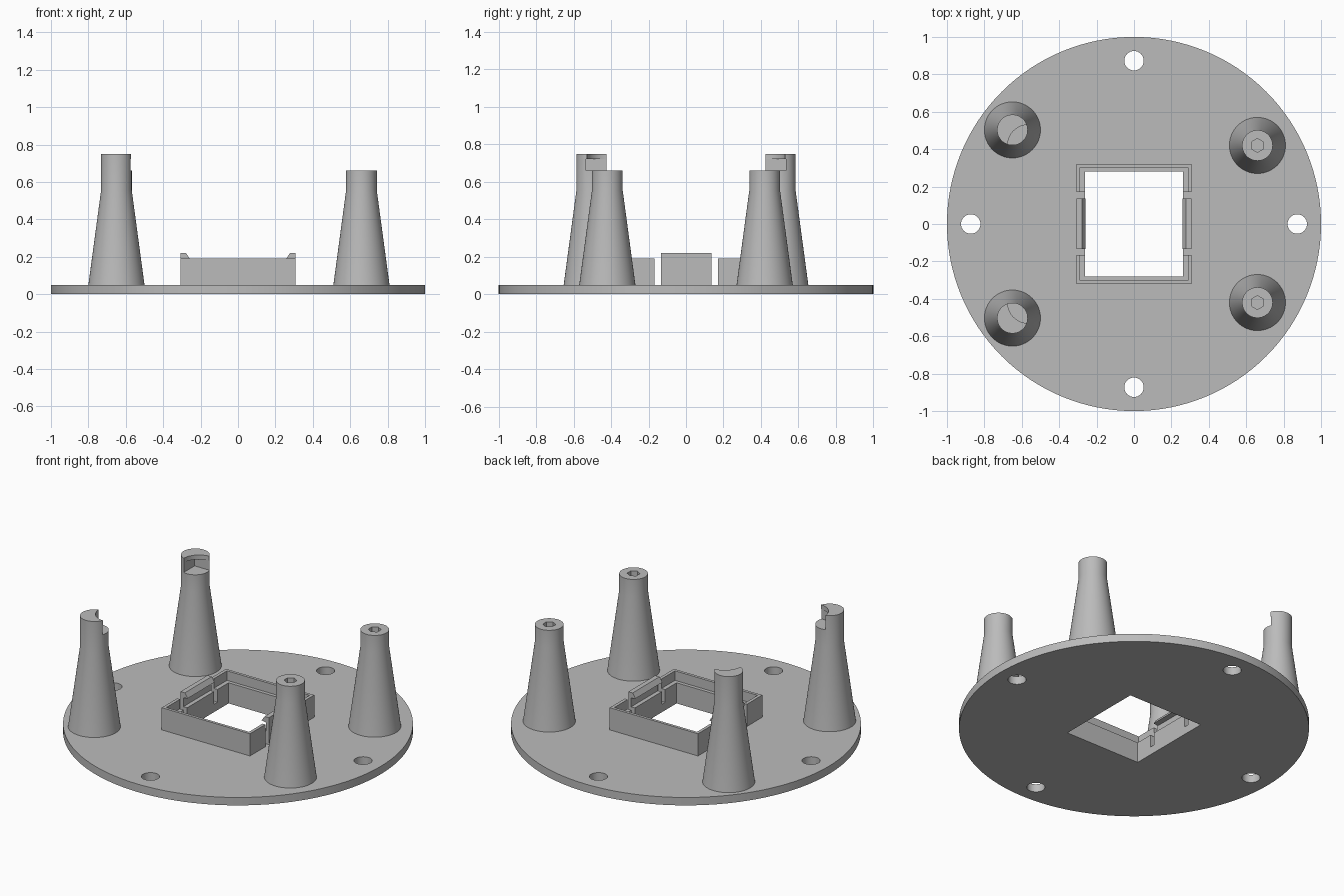
import bpy, bmesh, math
from mathutils import Matrix

if "Cube" in bpy.data.objects:
    bpy.data.objects.remove(bpy.data.objects["Cube"], do_unlink=True)

grey = bpy.data.materials.new("light grey plastic")
GREY = (0.5, 0.5, 0.5, 1)
grey.diffuse_color = GREY
grey.use_nodes = True
grey.node_tree.nodes["Principled BSDF"].inputs["Base Color"].default_value = GREY

PLATE_TOP = 0.05


def finish(bm, name):
    bmesh.ops.recalc_face_normals(bm, faces=bm.faces)
    mesh = bpy.data.meshes.new(name)
    bm.to_mesh(mesh)
    bm.free()
    mesh.materials.append(grey)
    ob = bpy.data.objects.new(name, mesh)
    bpy.context.collection.objects.link(ob)
    return ob


def box(name, x0, x1, y0, y1, z0, z1):
    bm = bmesh.new()
    bmesh.ops.create_cube(bm, size=1)
    bmesh.ops.scale(bm, vec=(x1 - x0, y1 - y0, z1 - z0), verts=bm.verts)
    bmesh.ops.translate(bm, vec=((x0 + x1) / 2, (y0 + y1) / 2, (z0 + z1) / 2), verts=bm.verts)
    return finish(bm, name)


def turned(name, x, y, rings, sides=64, turn=0.0):
    """Capped round solid from (radius, z) rings."""
    bm = bmesh.new()
    loops = []
    for r, z in rings:
        angles = [turn + math.tau * i / sides for i in range(sides)]
        loops.append([bm.verts.new((x + r * math.cos(a), y + r * math.sin(a), z)) for a in angles])
    for a, b in zip(loops, loops[1:]):
        for i in range(sides):
            j = (i + 1) % sides
            bm.faces.new((a[i], a[j], b[j], b[i]))
    bm.faces.new(loops[0][::-1])
    bm.faces.new(loops[-1])
    return finish(bm, name)


def prism(name, profile, y0, y1):
    """Extrude an (x, z) outline along y."""
    bm = bmesh.new()
    face = bm.faces.new([bm.verts.new((x, y0, z)) for x, z in profile])
    out = bmesh.ops.extrude_face_region(bm, geom=[face])
    verts = [v for v in out["geom"] if isinstance(v, bmesh.types.BMVert)]
    bmesh.ops.translate(bm, vec=(0, y1 - y0, 0), verts=verts)
    return finish(bm, name)


def cut(target, *cutters):
    bpy.context.view_layer.objects.active = target
    for c in cutters:
        mod = target.modifiers.new("cut", "BOOLEAN")
        mod.operation = "DIFFERENCE"
        mod.solver = "EXACT"
        mod.object = c
        bpy.ops.object.modifier_apply(modifier=mod.name)
        bpy.data.objects.remove(c, do_unlink=True)


def smooth(ob):
    bpy.ops.object.select_all(action="DESELECT")
    ob.select_set(True)
    bpy.context.view_layer.objects.active = ob
    bpy.ops.object.shade_smooth_by_angle(angle=math.radians(30))


# Round base plate with a window and four screw holes
plate = turned("base_plate", 0, 0, [(1, 0), (1, PLATE_TOP)], 128)
cut(plate, box("window_cutter", -0.262, 0.262, -0.28, 0.28, -0.1, 0.2))
for k in range(4):
    a = k * math.pi / 2
    cut(plate, turned("screw_cutter", 0.873 * math.cos(a), 0.873 * math.sin(a),
                      [(0.052, -0.1), (0.052, 0.2)], 32))
smooth(plate)

for s, side in ((-1, "front"), (1, "back")):
    # Tall posts with a square corner pocket under a rounded lip
    tall = turned(side + "_tall_post", -0.65, s * 0.503,
                  [(0.15, PLATE_TOP), (0.082, 0.555), (0.082, 0.75)])
    ys = sorted((s * 0.3, s * 0.533))
    cut(tall,
        box("pocket_cutter", -0.676, -0.4, ys[0], ys[1], 0.66, 0.722),
        turned("lip_cutter", -0.567, s * 0.422, [(0.108, 0.70), (0.108, 0.9)]))
    smooth(tall)

    # Short posts with a hexagonal screw hole
    short = turned(side + "_short_post", 0.66, s * 0.42,
                   [(0.15, PLATE_TOP), (0.082, 0.555), (0.082, 0.66)])
    cut(short, turned("hex_cutter", 0.66, s * 0.42, [(0.037, 0.4), (0.037, 0.8)], 6, math.pi / 6))
    smooth(short)

# Socket frame: thin wall over an inner ledge, slotted beside the clips
frame = box("socket_frame", -0.308, 0.308, -0.32, 0.32, PLATE_TOP, 0.19)
cut(frame,
    box("opening_cutter", -0.262, 0.262, -0.28, 0.28, 0, 0.3),
    box("ledge_cutter", -0.288, 0.288, -0.302, 0.302, 0.13, 0.3),
    box("side_cutter", -0.5, 0.5, -0.167, 0.17, 0, 0.3))

# Snap clips with a sloped hook
for s, side in ((-1, "right"), (1, "left")):
    outline = [(0.308, PLATE_TOP), (0.308, 0.22), (0.278, 0.22), (0.258, 0.19),
               (0.288, 0.185), (0.288, 0.13), (0.262, 0.13), (0.262, PLATE_TOP)]
    prism(side + "_snap_clip", [(s * x, z) for x, z in outline], -0.133, 0.135)
